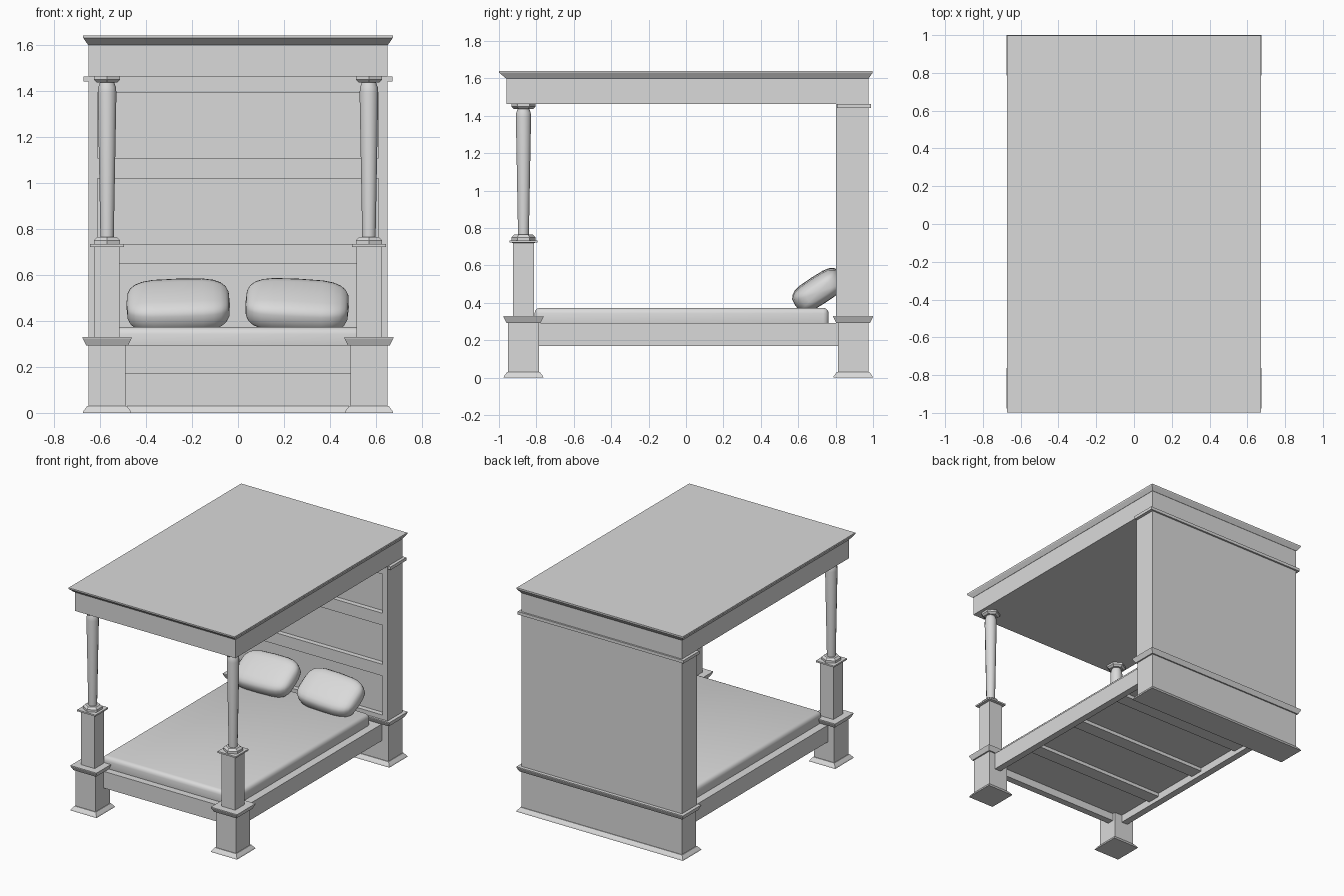
import bpy, bmesh, math

if "Cube" in bpy.data.objects:
    bpy.data.objects.remove(bpy.data.objects["Cube"], do_unlink=True)

GREY = (0.7, 0.7, 0.7, 1)
grey = bpy.data.materials.new("plain_grey")
grey.use_nodes = True
grey.diffuse_color = GREY
grey.node_tree.nodes["Principled BSDF"].inputs["Base Color"].default_value = GREY


def finish(bm, name, smooth=False, angle=35):
    bmesh.ops.recalc_face_normals(bm, faces=bm.faces)
    mesh = bpy.data.meshes.new(name)
    bm.to_mesh(mesh)
    bm.free()
    mesh.materials.append(grey)
    ob = bpy.data.objects.new(name, mesh)
    bpy.context.collection.objects.link(ob)
    if smooth:
        bpy.ops.object.select_all(action='DESELECT')
        ob.select_set(True)
        bpy.context.view_layer.objects.active = ob
        bpy.ops.object.shade_smooth_by_angle(angle=math.radians(angle))
    return ob


def loft(name, rings, smooth=False):
    """Skin a stack of equal-length point rings and cap both ends."""
    bm = bmesh.new()
    rows = [[bm.verts.new(p) for p in ring] for ring in rings]
    n = len(rows[0])
    for a, b in zip(rows, rows[1:]):
        for i in range(n):
            j = (i + 1) % n
            bm.faces.new((a[i], a[j], b[j], b[i]))
    bm.faces.new(rows[0][::-1])
    bm.faces.new(rows[-1])
    return finish(bm, name, smooth)


def tiers(name, x0, x1, y0, y1, profile, front=1):
    """Rectangular moulding: profile is (outward offset, z) from bottom to top;
    front scales the overhang on the front side."""
    return loft(name, [[(x0 - o, y0 - o * front, z), (x1 + o, y0 - o * front, z),
                        (x1 + o, y1 + o, z), (x0 - o, y1 + o, z)] for o, z in profile])


def box(name, x0, x1, y0, y1, z0, z1):
    return tiers(name, x0, x1, y0, y1, [(0, z0), (0, z1)])


def lathe(name, cx, cy, profile, sides, smooth=False):
    turn = math.pi / sides
    ring = [(math.cos(turn + 2 * turn * i), math.sin(turn + 2 * turn * i)) for i in range(sides)]
    return loft(name, [[(cx + r * c, cy + r * s, z) for c, s in ring] for r, z in profile], smooth)


# Flared foot and collar shared by front legs and headboard
BLOCK = [(0.025, 0), (0.022, 0.008), (0.005, 0.03), (0, 0.03), (0, 0.293),
         (0.010, 0.293), (0.025, 0.324), (0.025, 0.329)]

# Front legs and turned columns with six-sided collars
for side, s in (("left", 1), ("right", -1)):
    cx, cy = 0.569 * s, -0.869
    tiers(f"front_{side}_leg", cx - 0.081, cx + 0.081, cy - 0.082, cy + 0.082, BLOCK)
    tiers(f"front_{side}_post", cx - 0.055, cx + 0.055, cy - 0.055, cy + 0.055,
          [(0, 0.329), (0, 0.72), (0.019, 0.722), (0.019, 0.733)])
    lathe(f"front_{side}_column_base", cx, cy,
          [(0.065, 0.733), (0.065, 0.75), (0.05, 0.764)], 6)
    lathe(f"front_{side}_column", cx, cy,
          [(0.030, 0.76), (0.042, 1.39), (0.040, 1.415), (0.029, 1.445)], 12, True)
    lathe(f"front_{side}_column_cap", cx, cy,
          [(0.05, 1.435), (0.065, 1.448), (0.065, 1.462)], 6)

# Headboard: back slab, plinth, top ledge and front frame around three deep panels
PANEL = 0.84
tiers("headboard_plinth", -0.65, 0.65, 0.812, 0.975, BLOCK)
box("headboard_slab", -0.65, 0.65, PANEL, 0.975, 0.329, 1.462)
box("headboard_ledge", -0.672, 0.672, 0.806, 0.988, 1.44, 1.462)
for side, x in (("left", 0.61), ("right", -0.65)):
    box(f"headboard_{side}_stile", x, x + 0.04, 0.803, PANEL, 0.329, 1.462)
for i, (z0, z1) in enumerate([(0.329, 0.362), (0.648, 0.733), (1.019, 1.107), (1.393, 1.462)]):
    box(f"headboard_rail_{i + 1}", -0.61, 0.61, 0.803, PANEL, z0, z1)

# Canopy with flared cornice, overhanging further at the front
tiers("canopy", -0.65, 0.65, -0.96, 0.975,
      [(0, 1.462), (0, 1.60), (0.002, 1.60), (0.021, 1.627), (0.023, 1.63), (0.023, 1.64)],
      front=1.7)

# Bed frame: rails, deck and slats
for side, x in (("left", 0.55), ("right", -0.60)):
    box(f"{side}_side_rail", x, x + 0.05, -0.80, 0.82, 0.17, 0.292)
box("foot_rail", -0.50, 0.50, -0.86, -0.81, 0.17, 0.292)
box("bed_deck", -0.555, 0.555, -0.815, 0.82, 0.225, 0.291)
for i in range(3):
    y = 0.46 * (i - 1) + 0.02
    box(f"slat_{i + 1}", -0.55, 0.55, y - 0.05, y + 0.05, 0.20, 0.225)

# Mattress with rounded edges, its lower rounding sunk into the deck
mattress = box("mattress", -0.54, 0.54, -0.81, 0.763, 0.255, 0.373)
bevel = mattress.modifiers.new("rounded", 'BEVEL')
bevel.width, bevel.segments = 0.03, 3
for poly in mattress.data.polygons:
    poly.use_smooth = True


# Pillows leaning on the headboard
def pillow(name, cx, roll):
    bm = bmesh.new()
    bmesh.ops.create_uvsphere(bm, u_segments=20, v_segments=12, radius=1)
    soft = lambda v, e: math.copysign(abs(v) ** e, v)
    tilt = math.radians(33)
    for v in bm.verts:
        # the pole axis runs along the pillow's length
        x, y, z = soft(v.co.z, 0.55) * 0.225, soft(v.co.x, 0.55) * 0.148, soft(v.co.y, 0.62) * 0.074
        y, z = (y * math.cos(tilt) - z * math.sin(tilt),
                y * math.sin(tilt) + z * math.cos(tilt))
        x, z = x * math.cos(roll) - z * math.sin(roll), x * math.sin(roll) + z * math.cos(roll)
        v.co = (cx + x, 0.708 + y, 0.467 + z)
    finish(bm, name, True, 60)


pillow("right_pillow", -0.26, 0.03)
pillow("left_pillow", 0.257, -0.05)
